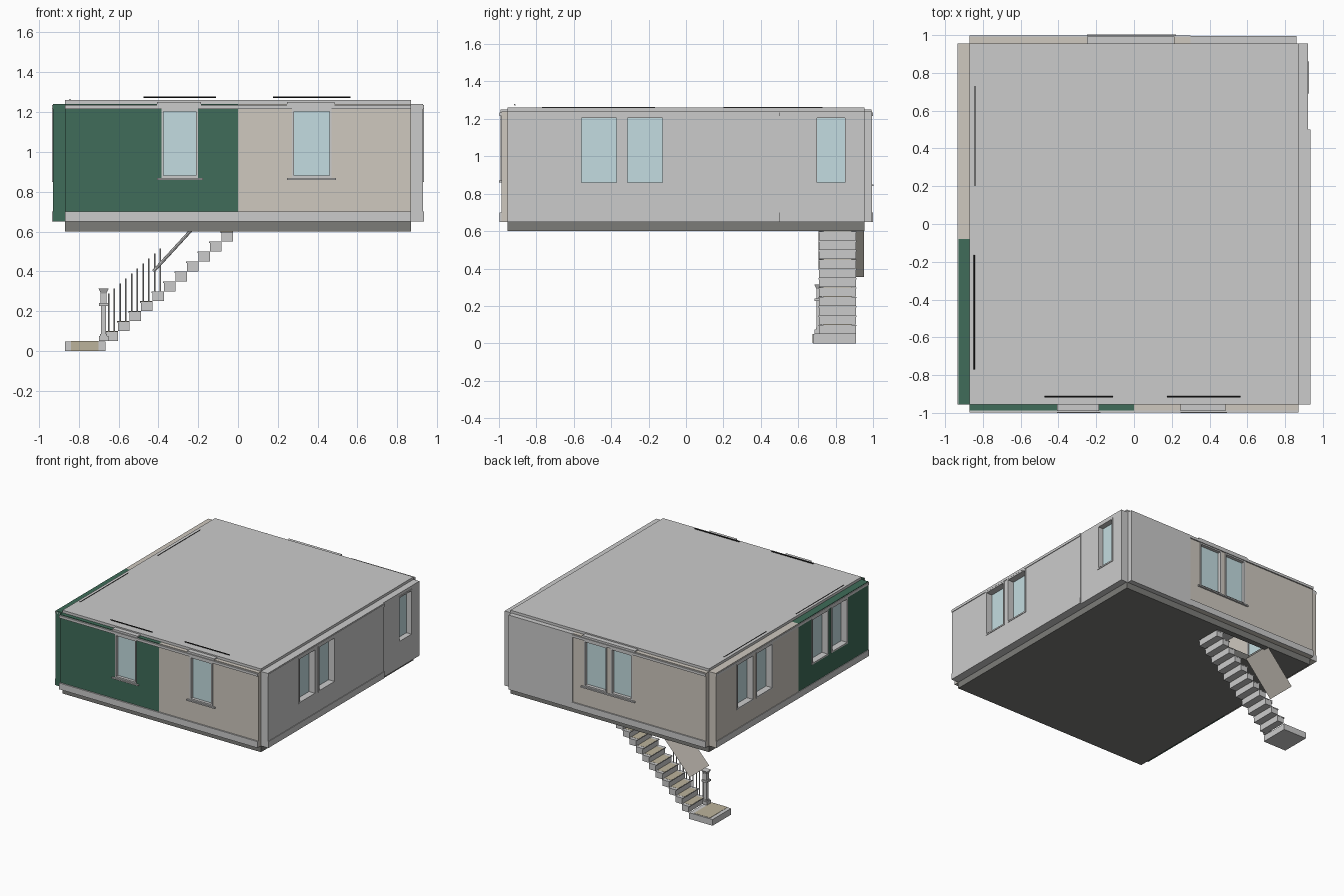
import bpy, bmesh, math
from mathutils import Vector, Matrix

if "Cube" in bpy.data.objects:
    bpy.data.objects.remove(bpy.data.objects["Cube"])


def material(name, r, g, b):
    m = bpy.data.materials.new(name)
    m.diffuse_color = (r, g, b, 1)
    m.use_nodes = True
    m.node_tree.nodes["Principled BSDF"].inputs["Base Color"].default_value = m.diffuse_color
    return m


GREEN = material("green_paint", 0.05, 0.15, 0.10)
BEIGE = material("beige_paint", 0.62, 0.58, 0.52)
GLASS = material("glass_blue", 0.55, 0.72, 0.75)
DARK = material("dark_grey", 0.20, 0.20, 0.19)
CARPET = material("carpet", 0.50, 0.45, 0.33)
BLACK = material("black_metal", 0.02, 0.02, 0.02)


def finish(name, bm, mat=None):
    bmesh.ops.recalc_face_normals(bm, faces=bm.faces[:])
    me = bpy.data.meshes.new(name)
    bm.to_mesh(me)
    bm.free()
    ob = bpy.data.objects.new(name, me)
    bpy.context.collection.objects.link(ob)
    if mat:
        me.materials.append(mat)
    return ob


def boxes(name, items, mat=None):
    """One object from (x0, x1, y0, y1, z0, z1) boxes."""
    bm = bmesh.new()
    for x0, x1, y0, y1, z0, z1 in items:
        mid = Vector((x0 + x1, y0 + y1, z0 + z1)) / 2
        size = (abs(x1 - x0), abs(y1 - y0), abs(z1 - z0), 1)
        bmesh.ops.create_cube(bm, size=1, matrix=Matrix.Translation(mid) @ Matrix.Diagonal(size))
    return finish(name, bm, mat)


def rods(name, items, r, mat=None, sides=8):
    """One object from straight rods between point pairs."""
    bm = bmesh.new()
    for a, b in items:
        a, b = Vector(a), Vector(b)
        rot = (b - a).to_track_quat('Z', 'Y').to_matrix().to_4x4()
        bmesh.ops.create_cone(bm, cap_ends=True, segments=sides, radius1=r, radius2=r,
                              depth=(b - a).length, matrix=Matrix.Translation((a + b) / 2) @ rot)
    return finish(name, bm, mat)


HX, HY = 0.87, 0.955            # half size of the room inside the walls
Z0, Z1 = 0.65, 1.24


def place(side, u0, u1, d0, d1, z0, z1):
    """Box along a wall (u), measured outward from the room (d)."""
    if side == "front":
        return (u0, u1, -HY - d1, -HY - d0, z0, z1)
    if side == "back":
        return (u0, u1, HY + d0, HY + d1, z0, z1)
    if side == "left":
        return (-HX - d1, -HX - d0, u0, u1, z0, z1)
    return (HX + d0, HX + d1, u0, u1, z0, z1)


def wall(tag, side, u0, u1, t, mat, windows, proj=0.0, sill=False, za=0.85, zb=1.215):
    def P(*a):
        return place(side, *a)
    # painted wall built of piers, aprons and lintels around the openings
    parts, u = [], u0
    for a, b in windows:
        parts += [P(u, a, 0, t, Z0, Z1), P(a, b, 0, t, Z0, za), P(a, b, 0, t, zb, Z1)]
        u = b
    parts.append(P(u, u1, 0, t, Z0, Z1))
    boxes(tag + "_wall", parts, mat)
    # baseboard and crown
    if proj:
        boxes(tag + "_trim", [P(u0, u1, 0, t + proj, Z0, 0.70),
                              P(u0, u1, 0, t + proj, 1.215, 1.235)])
    # window frames, panes and sills
    w, f = 0.011, t + 0.004
    frames = []
    for a, b in windows:
        frames += [P(a, a + w, 0, f, za, zb), P(b - w, b, 0, f, za, zb),
                   P(a + w, b - w, 0, f, za, za + w), P(a + w, b - w, 0, f, zb - w, zb)]
    if frames:
        boxes(tag + "_window_frames", frames)
        boxes(tag + "_glass", [P(a + w, b - w, 0.008, 0.012, za + w, zb - w) for a, b in windows], GLASS)
    if sill:
        a, b = windows[0][0], windows[-1][1]
        boxes(tag + "_sill", [P(a - 0.023, b + 0.023, t, t + 0.014, za - 0.010, za)])
        boxes(tag + "_head", [P(a - 0.023, b + 0.015, 0, t + 0.004, zb, 1.25)])


# walls
wall("front_green", "front", -HX, 0, 0.032, GREEN, [(-0.385, -0.20)], 0.011, True, 0.87)
wall("front_beige", "front", 0, HX, 0.032, BEIGE, [(0.27, 0.47)], 0.011, True, 0.87)
wall("left_green", "left", -HY, -0.08, 0.060, GREEN, [(-0.695, -0.487), (-0.453, -0.245)], 0.005)
wall("left_beige", "left", -0.08, HY, 0.060, BEIGE, [(0.245, 0.453), (0.487, 0.695)], 0.005)
wall("right_long", "right", -HY, 0.5, 0.060, None, [(-0.57, -0.36), (-0.325, -0.115)], 0.005)
wall("right_short", "right", 0.5, HY, 0.052, None, [(0.69, 0.86)])
wall("back_beige", "back", -HX, 0.3, 0.034, BEIGE, [(-0.225, -0.035), (0.0, 0.20)], 0.010, True)
wall("back_grey", "back", 0.3, 0.86, 0.040, None, [])

# ceiling, corner posts, and floor slab with a stairwell opening
boxes("ceiling", [(-HX, HX, -HY, HY, 1.215, 1.26)])
boxes("corner_posts", [(sx * HX, sx * (HX - 0.03), sy * HY, sy * (HY - 0.03), 0.65, 1.215)
                       for sx in (-1, 1) for sy in (-1, 1)])
A, B, C, D = -0.50, -0.025, 0.71, 0.91
boxes("floor_slab", [(-HX, HX, -HY, C, 0.60, 0.65), (-HX, HX, D, HY, 0.60, 0.65),
                     (-HX, A, C, D, 0.60, 0.65), (B, HX, C, D, 0.60, 0.65)], DARK)

# curtain rods
rods("front_curtain_rods", [((-0.475, -0.915, 1.275), (-0.11, -0.915, 1.275)),
                            ((0.175, -0.915, 1.275), (0.565, -0.915, 1.275))], 0.004, BLACK)
rods("left_curtain_rods", [((-0.842, 0.2, 1.26), (-0.842, 0.73, 1.26)),
                           ((-0.846, -0.77, 1.26), (-0.846, -0.165, 1.26))], 0.003, BLACK)

# landing and stair steps with a carpet runner
N, RISE = 11, 0.05
RUN = (0.66 - 0.025) / N
steps = [(-0.66 + i * RUN, -0.66 + (i + 1) * RUN, 0.71, 0.91, RISE * (i + 1), RISE * (i + 2) - 0.001)
         for i in range(N)]
boxes("landing", [(-0.87, -0.665, 0.678, 0.91, 0, 0.049)])
boxes("landing_carpet", [(-0.84, -0.70, 0.677, 0.90, 0.001, 0.051)], CARPET)
boxes("stair_steps", steps)
boxes("stair_nosings", [(x0 - 0.006, x1, 0.708, 0.912, z1 - 0.007, z1)
                        for x0, x1, y0, y1, z0, z1 in steps])
boxes("stair_carpet", [(x0 - 0.005, x1, 0.735, 0.885, z1, z1 + 0.001)
                       for x0, x1, y0, y1, z0, z1 in steps], CARPET)

# balusters, two per step
bal = []
for i in range(10):
    x = -0.65 + i * RUN / 2
    foot = RISE * (2 + int((x + 0.66) / RUN))
    bal.append(((x, 0.716, foot), (x, 0.716, 0.29 + i * 0.025)))
rods("balusters", bal, 0.004)

# newel post
px, py = -0.675, 0.712
levels = [(0.024, 0.05, 0.075), (0.017, 0.075, 0.085), (0.013, 0.085, 0.225),
          (0.024, 0.225, 0.24), (0.015, 0.24, 0.29)]
boxes("newel_post", [(px - r, px + r, py - r, py + r, a, b) for r, a, b in levels])
bm = bmesh.new()
bmesh.ops.create_cone(bm, cap_ends=True, segments=4, radius1=0.020, radius2=0.036, depth=0.025,
                      matrix=Matrix.Translation((px, py, 0.302)) @ Matrix.Rotation(math.pi / 4, 4, 'Z'))
finish("newel_cap", bm)

# upper handrail and the sloped stairwell soffit
rods("handrail", [((-0.425, 0.716, 0.40), (-0.20, 0.716, 0.645))], 0.008)
bm = bmesh.new()
bm.faces.new([bm.verts.new(p) for p in ((-0.70, 0.71, 0.355), (-0.70, 0.953, 0.355),
                                        (-0.47, 0.953, 0.61), (-0.47, 0.71, 0.61))])
finish("stair_soffit", bm, BEIGE)
